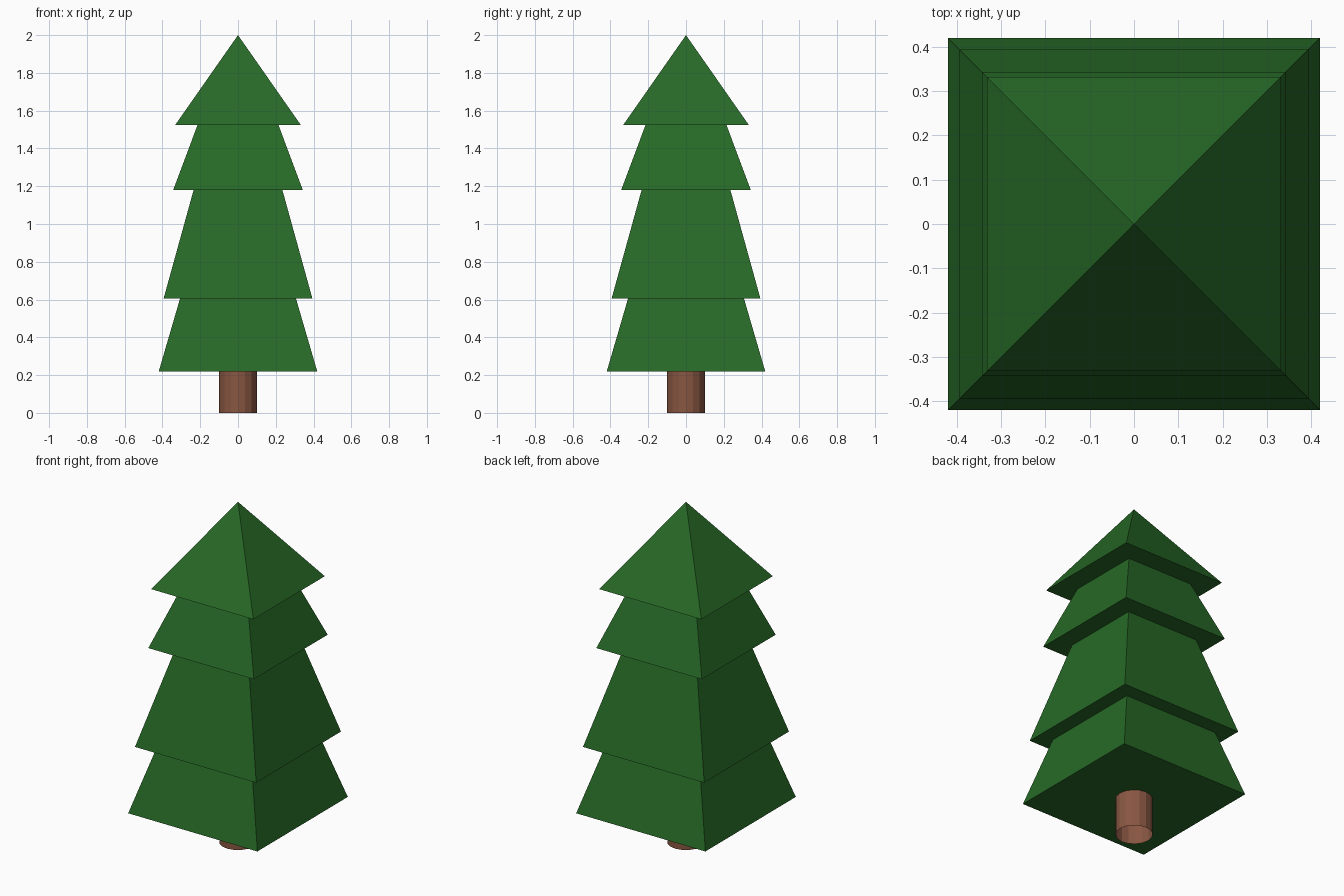
import bpy
import bmesh
from math import pi
from mathutils import Matrix

cube = bpy.data.objects.get("Cube")
if cube:
    bpy.data.objects.remove(cube, do_unlink=True)


def make_material(name, colour):
    mat = bpy.data.materials.new(name)
    mat.use_nodes = True
    mat.diffuse_color = colour
    mat.node_tree.nodes["Principled BSDF"].inputs["Base Color"].default_value = colour
    return mat


def make_column(name, mat, sides, r_low, r_high, z_low, z_high, turn=0, capped=True):
    """Upright tapered column; a zero top radius gives a point."""
    bm = bmesh.new()
    bmesh.ops.create_cone(
        bm, cap_ends=capped, segments=sides, radius1=r_low, radius2=r_high,
        depth=z_high - z_low,
        matrix=Matrix.Translation((0, 0, (z_low + z_high) / 2)) @ Matrix.Rotation(turn, 4, "Z"))
    bmesh.ops.remove_doubles(bm, verts=bm.verts, dist=1e-5)
    mesh = bpy.data.meshes.new(name)
    bm.to_mesh(mesh)
    bm.free()
    mesh.materials.append(mat)
    obj = bpy.data.objects.new(name, mesh)
    bpy.context.collection.objects.link(obj)
    return obj


green = make_material("needle green", (0.02, 0.141, 0.02, 1))
brown = make_material("bark brown", (0.25, 0.094, 0.054, 1))

# Trunk: hollow faceted tube reaching into the lowest tier
make_column("trunk", brown, 16, 0.1, 0.1, 0, 0.5, capped=False)

# Square tiers: name, half width below and above, bottom and top heights
tiers = [
    ("bottom_tier", 0.42, 0.307, 0.218, 0.605),
    ("lower_middle_tier", 0.394, 0.235, 0.605, 1.18),
    ("upper_middle_tier", 0.343, 0.214, 1.18, 1.525),
    ("top_tier", 0.332, 0, 1.525, 2),
]
for name, half_low, half_high, z_low, z_high in tiers:
    make_column(name, green, 4, half_low * 2 ** 0.5, half_high * 2 ** 0.5,
                z_low, z_high, turn=pi / 4)
